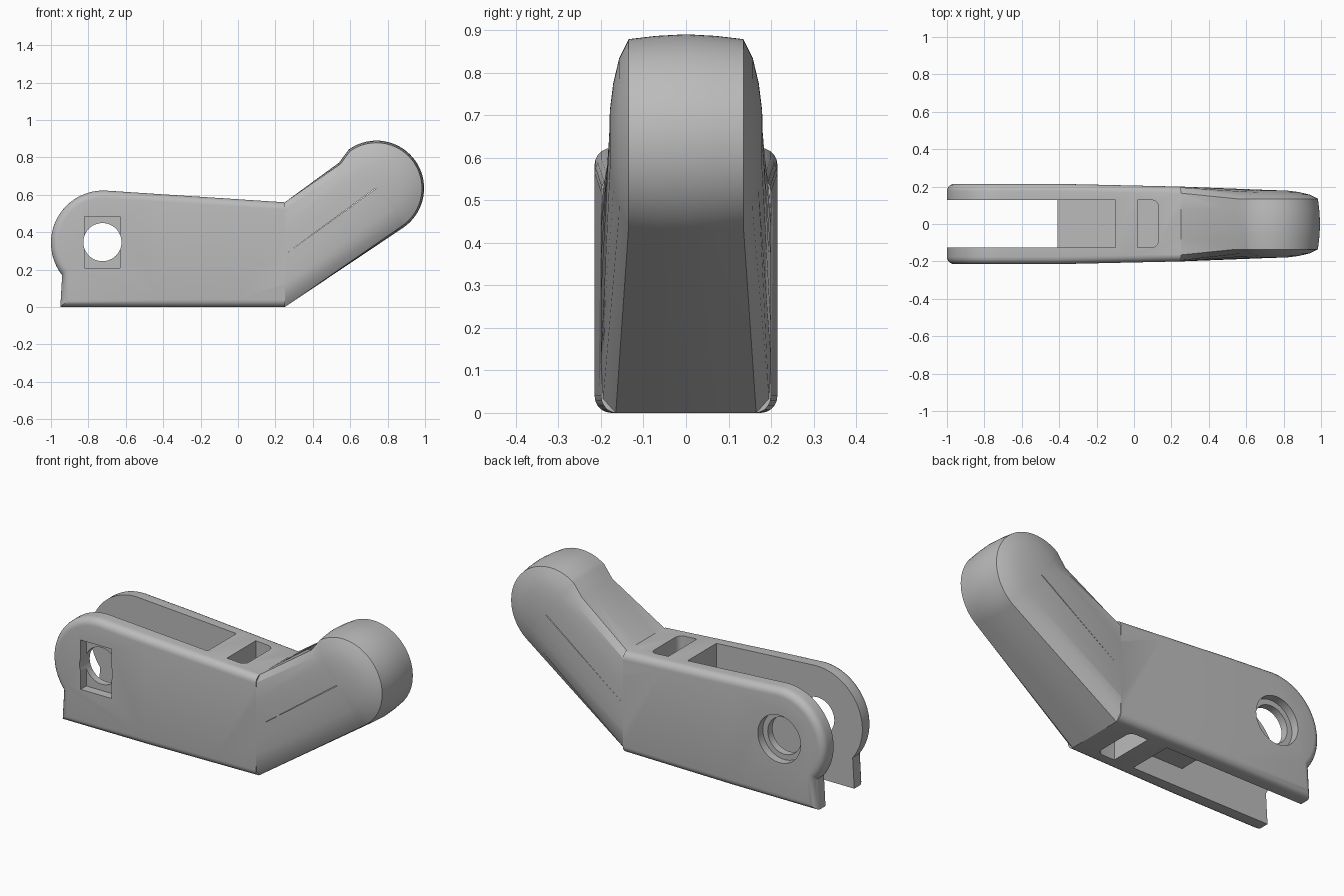
import bpy, bmesh
from math import sin, cos, radians, pi
from mathutils import Vector

if "Cube" in bpy.data.objects:
    bpy.data.objects.remove(bpy.data.objects["Cube"])

grey = bpy.data.materials.new("plain grey")
grey.use_nodes = True
grey.diffuse_color = (0.5, 0.5, 0.5, 1)
grey.node_tree.nodes["Principled BSDF"].inputs["Base Color"].default_value = (0.5, 0.5, 0.5, 1)


def finish(bm, name):
    bmesh.ops.recalc_face_normals(bm, faces=bm.faces)
    mesh = bpy.data.meshes.new(name)
    bm.to_mesh(mesh)
    bm.free()
    mesh.materials.append(grey)
    ob = bpy.data.objects.new(name, mesh)
    bpy.context.collection.objects.link(ob)
    return ob


def arc(cx, cz, r, start, end, n):
    angles = [radians(start + (end - start) * i / n) for i in range(n + 1)]
    return [(cx + r * cos(a), cz + r * sin(a)) for a in angles]


# Forked body: side profile extruded across, rounded rims, slight taper
def make_body(half=0.215):
    profile = [(-0.95, 0), (0.25, 0), (0.25, 0.56)]
    profile += arc(-0.72, 0.343, 0.28, 88, 216, 28) + [(-0.94, 0.17)]
    bm = bmesh.new()
    face = bm.faces.new([bm.verts.new((x, -half, z)) for x, z in profile])
    ext = bmesh.ops.extrude_face_region(bm, geom=[face])
    for v in ext["geom"]:
        if isinstance(v, bmesh.types.BMVert):
            v.co.y = half
    bmesh.ops.recalc_face_normals(bm, faces=bm.faces)
    rims = [e for e in bm.edges
            if abs(e.verts[0].co.y - e.verts[1].co.y) < 1e-4
            and min(v.co.x for v in e.verts) < 0.24]
    bmesh.ops.bevel(bm, geom=rims, offset=0.04, segments=5, profile=0.5,
                    affect='EDGES')
    for x in (-0.42, -0.2, 0.0):
        bmesh.ops.bisect_plane(bm, geom=bm.verts[:] + bm.edges[:] + bm.faces[:],
                               plane_co=(x, 0, 0), plane_no=(1, 0, 0))
    for v in bm.verts:
        t = max(0, (v.co.x + 0.42) / 0.67)
        v.co.y *= 1 - 0.07 * t
    return finish(bm, "body")


# Upturned arm: cross-section strips swept round a domed, barrel-edged end
def make_arm():
    half_end = [(0.0, 0.181), (0.3, 0.179), (0.55, 0.171), (0.78, 0.157),
                (0.955, 0.135), (0.985, 0.07), (1.0, 0.0)]
    half_root = [(0.0, 0.2), (0.3, 0.2), (0.55, 0.2), (0.88, 0.195),
                 (1.0, 0.165), (1.0, 0.07), (1.0, 0.0)]

    def both(half):
        return half + [(r, -y) for r, y in half[-2::-1]]

    end, root = both(half_end), both(half_root)
    centre = Vector((0.74, 0, 0.635))
    bm = bmesh.new()

    def root_strip(x, sign, scale):
        return [bm.verts.new((x, y * scale, 0.28 + sign * r * 0.28 * scale))
                for r, y in root]

    strips = [root_strip(0.14, -1, 0.88), root_strip(0.25, -1, 1)]
    steps = 36
    for i in range(steps + 1):
        a = radians(-54.6 + 180 * i / steps)
        strips.append([bm.verts.new(centre + Vector((0.255 * r * cos(a), y, 0.255 * r * sin(a))))
                       for r, y in end])
    # shallow step where the dome meets the upper side of the arm
    strips.append([bm.verts.new((0.54 + 0.19 * (1 - r), y, 0.772 - 0.14 * (1 - r)))
                   for r, y in end])
    strips += [root_strip(0.25, 1, 1), root_strip(0.14, 1, 0.88)]
    for a, b in zip(strips, strips[1:]):
        for i in range(len(a) - 1):
            bm.faces.new((a[i], a[i + 1], b[i + 1], b[i]))
    # close the hidden root end
    a, b = strips[-1], strips[0]
    for i in range(len(a) - 1):
        bm.faces.new((a[i], a[i + 1], b[i + 1], b[i]))
    bmesh.ops.remove_doubles(bm, verts=bm.verts, dist=1e-4)
    return finish(bm, "arm")


def box(name, x, y, z, round_end=0):
    bm = bmesh.new()
    bmesh.ops.create_cube(bm, size=1)
    for v in bm.verts:
        v.co = Vector([lo if c < 0 else hi for c, (lo, hi) in zip(v.co, (x, y, z))])
    if round_end:
        edges = [e for e in bm.edges if all(abs(v.co.x - x[1]) < 1e-4 for v in e.verts)
                 and abs(e.verts[0].co.z - e.verts[1].co.z) > 1e-4]
        bmesh.ops.bevel(bm, geom=edges, offset=round_end, segments=5,
                        profile=0.5, affect='EDGES')
    return finish(bm, name)


def bore(name, r, y0, y1):
    bm = bmesh.new()
    ring = [bm.verts.new((x, y0, z)) for x, z in arc(-0.725, 0.347, r, 0, 352.5, 47)]
    ext = bmesh.ops.extrude_face_region(bm, geom=[bm.faces.new(ring)])
    for v in ext["geom"]:
        if isinstance(v, bmesh.types.BMVert):
            v.co.y = y1
    return finish(bm, name)


def combine(target, tool, operation):
    mod = target.modifiers.new(tool.name, 'BOOLEAN')
    mod.operation, mod.object, mod.solver = operation, tool, 'EXACT'
    bpy.context.view_layer.objects.active = target
    bpy.ops.object.modifier_apply(modifier=mod.name)
    bpy.data.objects.remove(tool)


lever = make_body()
combine(lever, make_arm(), 'UNION')

# Fork slot, recesses above and below the web, pin hole with its two seats
inner = (-0.125, 0.128)
combine(lever, box("fork_slot", (-1.2, -0.41), inner, (-1, 2)), 'DIFFERENCE')
for label, z in (("upper", (0.3, 2)), ("lower", (-1, 0.11))):
    combine(lever, box(label + "_recess", (-0.45, -0.1), inner, z), 'DIFFERENCE')
    combine(lever, box(label + "_pocket", (0.02, 0.13), inner, z, 0.035), 'DIFFERENCE')
combine(lever, box("nut_seat", (-0.82, -0.63), (-0.4, -0.165), (0.21, 0.485)), 'DIFFERENCE')
combine(lever, bore("pin_hole", 0.102, -0.5, 0.5), 'DIFFERENCE')
combine(lever, bore("bolt_head_seat", 0.132, 0.17, 0.5), 'DIFFERENCE')

lever.name = "lever"
bpy.ops.object.select_all(action='DESELECT')
lever.select_set(True)
bpy.context.view_layer.objects.active = lever
bpy.ops.object.shade_smooth_by_angle(angle=radians(30))
